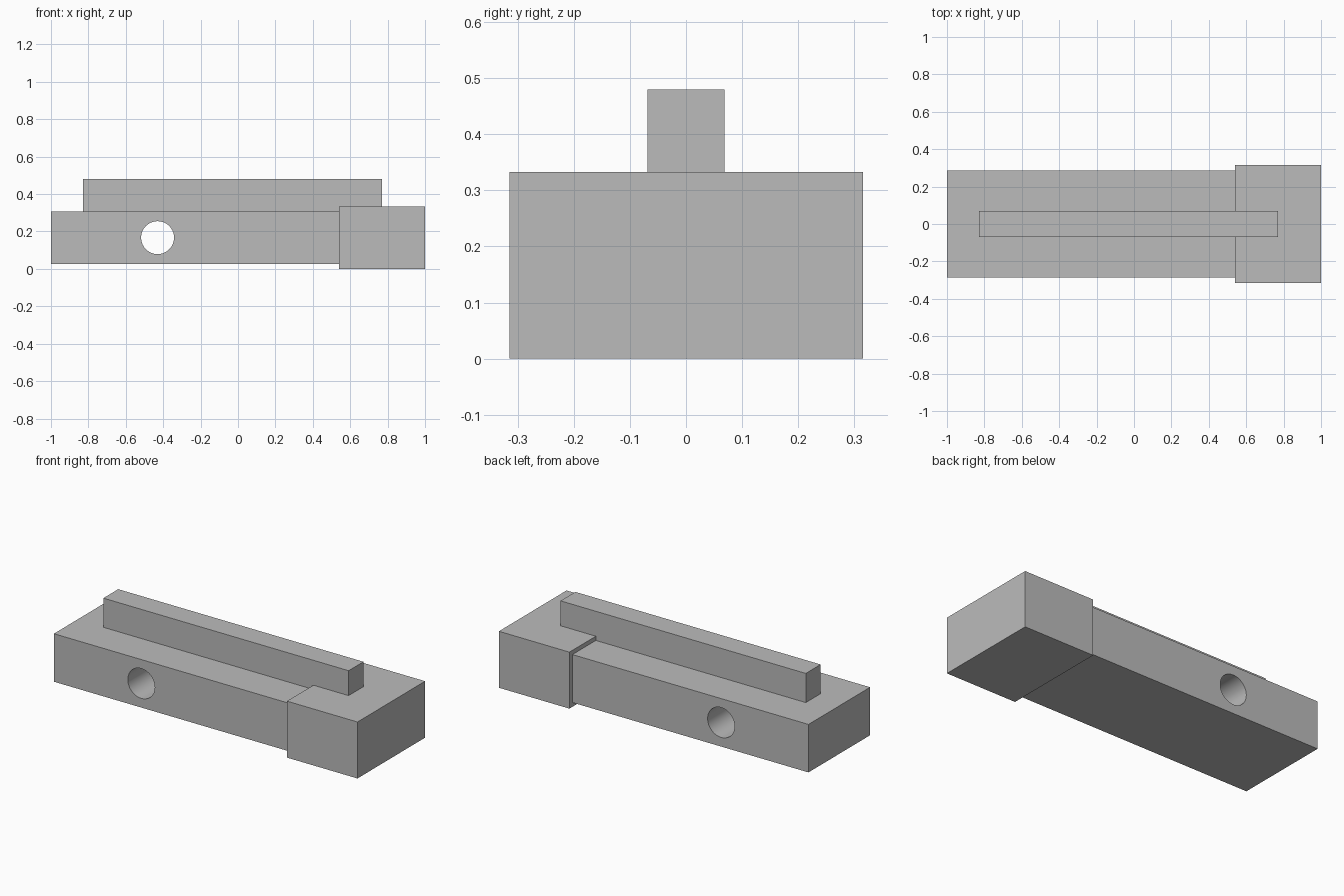
import bpy
import math

cube = bpy.data.objects.get("Cube")
if cube:
    bpy.data.objects.remove(cube, do_unlink=True)

# Single plain grey
grey = bpy.data.materials.new("plain_grey")
grey.use_nodes = True
colour = (0.5, 0.5, 0.5, 1)
grey.diffuse_color = colour
grey.node_tree.nodes["Principled BSDF"].inputs["Base Color"].default_value = colour


def box(name, x, y, z):
    """Axis-aligned box from (low, high) ranges."""
    ranges = (x, y, z)
    bpy.ops.mesh.primitive_cube_add(size=1, location=[(a + b) / 2 for a, b in ranges])
    obj = bpy.context.object
    obj.name = name
    obj.scale = [b - a for a, b in ranges]
    bpy.ops.object.transform_apply(location=False, rotation=False, scale=True)
    obj.data.materials.append(grey)
    return obj


# Long body, wider end block and top rail
body = box("body", (-1, 0.54), (-0.287, 0.287), (0.025, 0.308))
box("end_block", (0.54, 1), (-0.315, 0.315), (0, 0.333))
box("top_rail", (-0.83, 0.77), (-0.069, 0.069), (0.308, 0.48))

# Round hole through the body from front to back
bpy.ops.mesh.primitive_cylinder_add(
    vertices=64, radius=0.088, depth=1,
    location=(-0.43, 0, 0.167), rotation=(math.pi / 2, 0, 0))
cutter = bpy.context.object
cutter.name = "hole_cutter"
cutter.hide_render = True
cutter.data.materials.append(grey)

cut = body.modifiers.new("hole", "BOOLEAN")
cut.operation = "DIFFERENCE"
cut.solver = "EXACT"
cut.object = cutter
bpy.ops.object.select_all(action="DESELECT")
body.select_set(True)
bpy.context.view_layer.objects.active = body
bpy.ops.object.modifier_apply(modifier=cut.name)
bpy.data.objects.remove(cutter, do_unlink=True)
bpy.ops.object.shade_smooth_by_angle(angle=math.radians(30))
